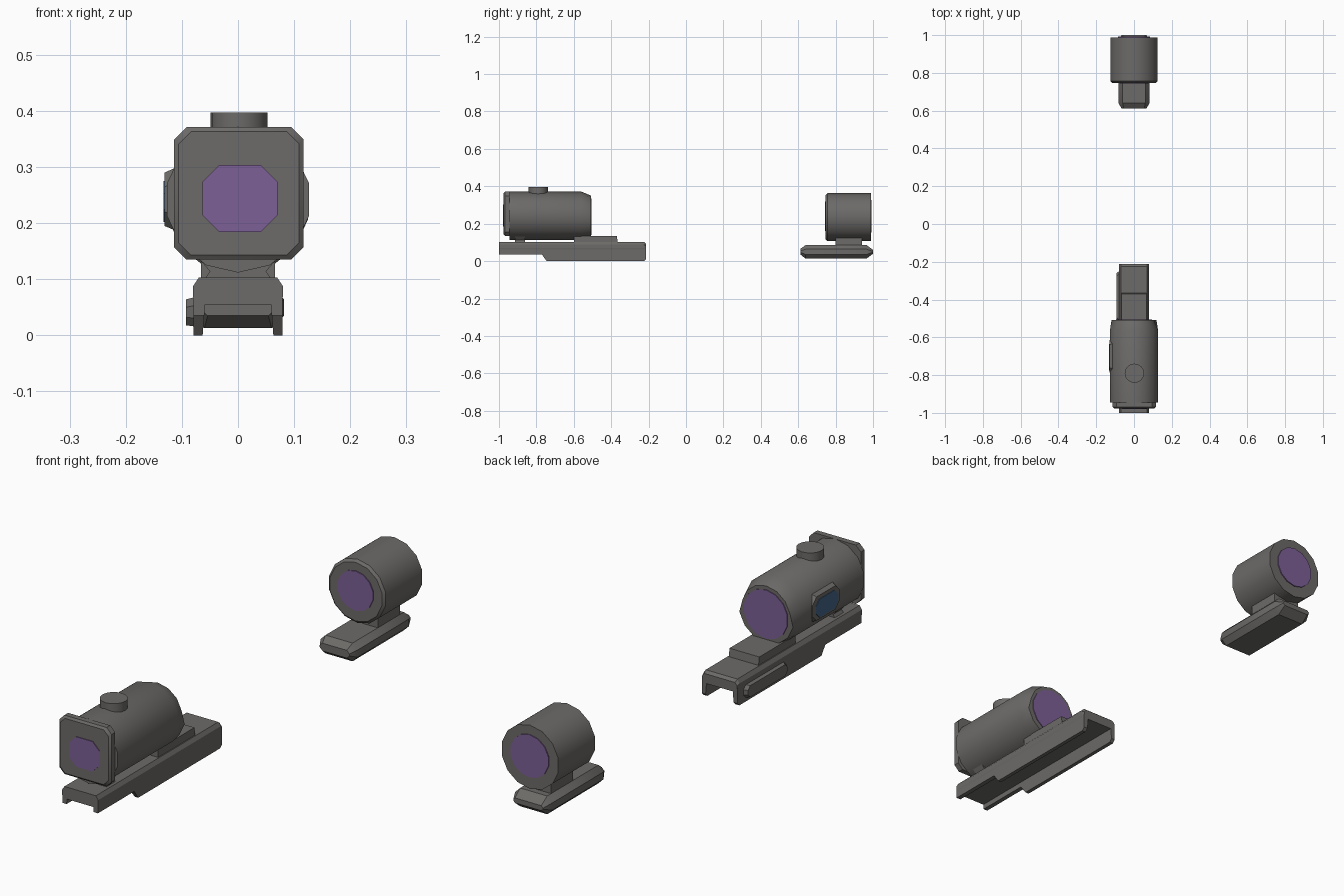
import bpy, bmesh, math
from mathutils import Vector

if "Cube" in bpy.data.objects:
    bpy.data.objects.remove(bpy.data.objects["Cube"])


def material(name, rgb):
    m = bpy.data.materials.new(name)
    m.diffuse_color = (*rgb, 1)
    m.use_nodes = True
    m.node_tree.nodes["Principled BSDF"].inputs["Base Color"].default_value = m.diffuse_color
    return m


GREY = material("dark_grey", (0.15, 0.145, 0.138))
PURPLE = material("lens_purple", (0.20, 0.115, 0.30))
BLUE = material("panel_blue", (0.06, 0.13, 0.25))


def loft(name, rings, mat=GREY, smooth=35):
    """Skin a row of equal-length rings and cap both ends."""
    bm = bmesh.new()
    vs = [[bm.verts.new(Vector(p)) for p in r] for r in rings]
    n = len(vs[0])
    for a, b in zip(vs, vs[1:]):
        for i in range(n):
            bm.faces.new((a[i], a[(i + 1) % n], b[(i + 1) % n], b[i]))
    bm.faces.new(vs[0])
    bm.faces.new(vs[-1])
    bmesh.ops.recalc_face_normals(bm, faces=bm.faces[:])
    me = bpy.data.meshes.new(name)
    bm.to_mesh(me)
    bm.free()
    me.materials.append(mat)
    ob = bpy.data.objects.new(name, me)
    bpy.context.collection.objects.link(ob)
    if smooth:
        bpy.ops.object.select_all(action='DESELECT')
        ob.select_set(True)
        bpy.context.view_layer.objects.active = ob
        bpy.ops.object.shade_smooth_by_angle(angle=math.radians(smooth))
    return ob


def circle(y, z, r, n=14, top=None):
    """Ring around the y axis, with an optional smaller radius above centre."""
    pts = []
    for i in range(n):
        a = 2 * math.pi * i / n + math.pi / 2
        q = top if top and math.sin(a) > -0.1 else r
        pts.append((q * math.cos(a), y, z + q * math.sin(a)))
    return pts


def octagon(y, x0, x1, z0, z1, c):
    """Chamfered rectangle facing the y axis."""
    return [(x0 + c, y, z0), (x1 - c, y, z0), (x1, y, z0 + c), (x1, y, z1 - c),
            (x1 - c, y, z1), (x0 + c, y, z1), (x0, y, z1 - c), (x0, y, z0 + c)]


def rect(z, x, y0, y1):
    return [(-x, y0, z), (x, y0, z), (x, y1, z), (-x, y1, z)]


def side_octagon(x, y0, y1, z0, z1, c):
    return [(x, a, z) for a, _, z in octagon(0, y0, y1, z0, z1, c)]


# --- front sight: channel rail with a stepped lower edge
roof = [(-.078, .055), (.078, .055), (.08, .07), (.08, .088), (.07, .103), (-.07, .103), (-.08, .088), (-.08, .07)]
loft("rail_roof", [[(x, -1, z) for x, z in roof], [(x, -.225, z) for x, z in roof],
                   [(x * .97, -.213, .055 + (z - .055) * .8) for x, z in roof]], smooth=0)
wall = [(-1, .035), (-.77, .035), (-.745, 0), (-.225, 0), (-.213, .012), (-.213, .07), (-1, .07)]
for s, side in ((-1, "left"), (1, "right")):
    loft("rail_wall_" + side, [[(s * .079, y, z) for y, z in wall],
                               [(s * (.063 - z * .08), y, z) for y, z in wall]], smooth=0)

# Side clamp, raised saddle and front foot
loft("side_clamp", [side_octagon(-.078, -.52, -.25, .016, .068, .015),
                    side_octagon(-.093, -.51, -.26, .018, .064, .014)])
loft("saddle", [rect(.10, .066, -.60, -.365), rect(.135, .066, -.60, -.37)], smooth=0)
loft("front_foot", [rect(.10, .06, -.915, -.86), rect(.114, .05, -.915, -.86),
                    rect(.135, .068, -.915, -.86)], smooth=0)

# Tube body, tapered at the rear upper edge
loft("sight_tube", [circle(-.945, .242, .13), circle(-.56, .242, .13),
                    circle(-.508, .242, .122, top=.108)])
loft("rear_lens", [circle(-.512, .237, .098), circle(-.505, .237, .098)], PURPLE)

# Square front hood and its lens
loft("front_hood", [octagon(-.945, -.114, .117, .135, .371, .022),
                    octagon(-.968, -.114, .117, .135, .371, .022),
                    octagon(-.976, -.106, .109, .143, .363, .022)])
loft("front_lens", [octagon(y, -.063, .07, .184, .304, .03) for y in (-.972, -.979)], PURPLE)

# Top adjustment knob
loft("top_knob", [[(.002 + .051 * math.cos(i * math.pi / 8), -.79 + .051 * math.sin(i * math.pi / 8), z)
                   for i in range(16)] for z in (.34, .397)])

# Left side housing with a blue panel
loft("side_housing", [side_octagon(-.10, -.80, -.60, .182, .304, .03),
                      side_octagon(-.131, -.785, -.615, .195, .29, .025)], smooth=0)
loft("blue_panel", [side_octagon(x, -.775, -.635, .202, .275, .022) for x in (-.129, -.133)], BLUE)

# --- rear magnifier: tube and two lenses
loft("magnifier_tube", [circle(.747, .235, .118), circle(.756, .235, .128), circle(.988, .235, .128)])
loft("magnifier_front_lens", [circle(y, .24, .08) for y in (.750, .743)], PURPLE)
loft("magnifier_rear_lens", [circle(y, .24, .086) for y in (.985, .992)], PURPLE)

# Neck and chamfered base
loft("magnifier_neck", [rect(.075, .06, .80, .94), rect(.125, .06, .80, .94)], smooth=0)
loft("magnifier_base", [octagon(.612, -.066, .066, .035, .066, .012),
                        octagon(.640, -.082, .082, .013, .086, .022),
                        octagon(.965, -.082, .082, .013, .086, .022),
                        octagon(1.0, -.066, .066, .04, .06, .008)])
